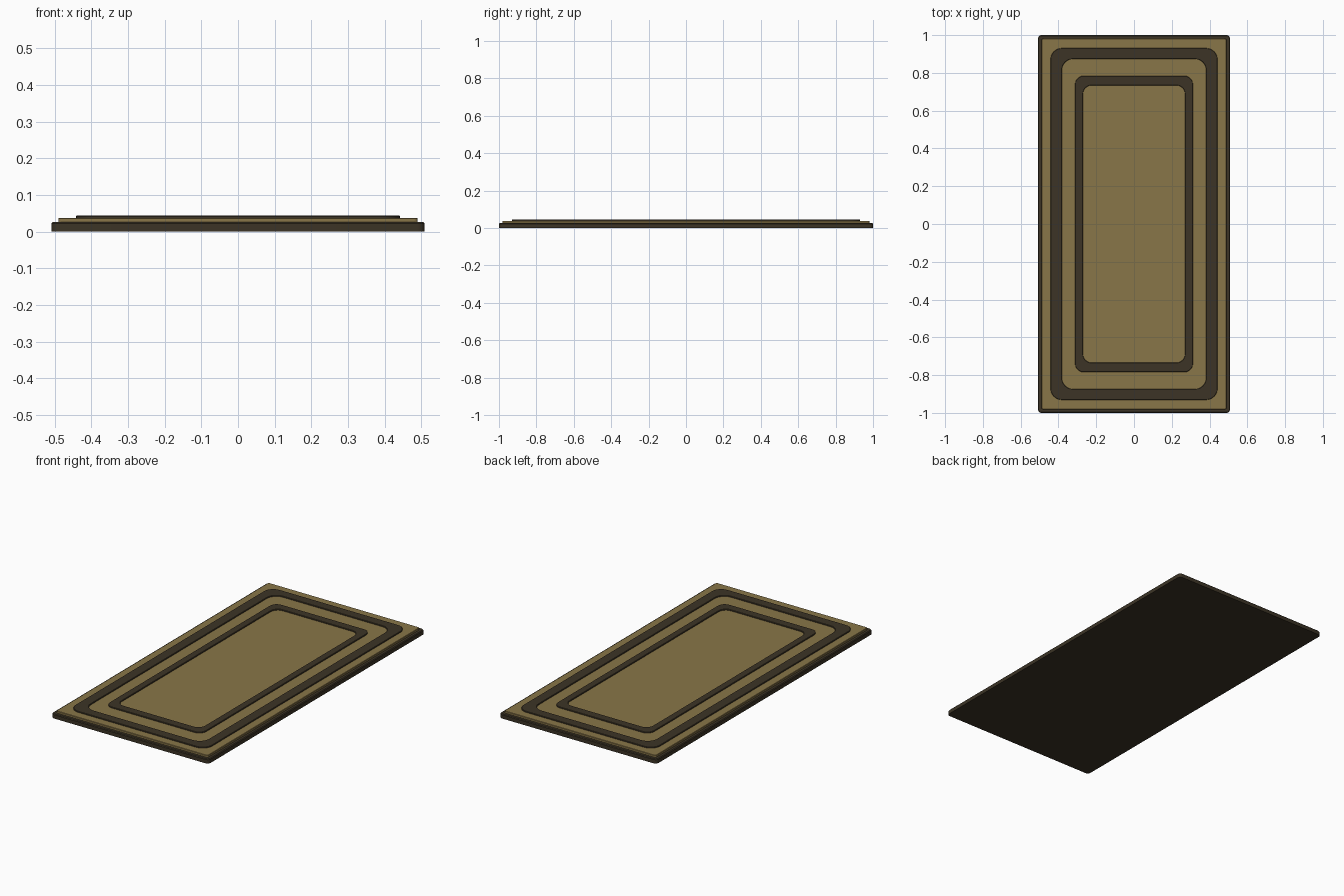
import bpy, bmesh, math

if "Cube" in bpy.data.objects:
    bpy.data.objects.remove(bpy.data.objects["Cube"])


def material(name, color):
    m = bpy.data.materials.new(name)
    m.diffuse_color = color
    m.use_nodes = True
    m.node_tree.nodes["Principled BSDF"].inputs["Base Color"].default_value = m.diffuse_color
    return m


DARK = material("dark_weave", (0.045, 0.034, 0.019, 1))
TAN = material("tan_weave", (0.25, 0.18, 0.065, 1))


def outline(hx, hy, r, steps=6):
    # rounded rectangle, counter-clockwise
    pts = []
    for i, (sx, sy) in enumerate([(1, 1), (-1, 1), (-1, -1), (1, -1)]):
        for k in range(steps + 1):
            a = math.pi / 2 * (i + k / steps)
            pts.append((sx * (hx - r) + r * math.cos(a), sy * (hy - r) + r * math.sin(a)))
    return pts


def loft(name, sections, mat, ring=False):
    # sections: (half_x, half_y, corner radius, z); a ring closes on itself, a slab gets caps
    bm = bmesh.new()
    loops = [[bm.verts.new((x, y, z)) for x, y in outline(hx, hy, r)] for hx, hy, r, z in sections]
    n = len(loops[0])
    pairs = list(zip(loops, loops[1:]))
    if ring:
        pairs.append((loops[-1], loops[0]))
    else:
        bm.faces.new(loops[0][::-1])
        bm.faces.new(loops[-1])
    for a, b in pairs:
        for i in range(n):
            j = (i + 1) % n
            bm.faces.new((a[i], a[j], b[j], b[i]))
    bmesh.ops.recalc_face_normals(bm, faces=bm.faces[:])
    me = bpy.data.meshes.new(name)
    bm.to_mesh(me)
    bm.free()
    me.materials.append(mat)
    ob = bpy.data.objects.new(name, me)
    bpy.context.collection.objects.link(ob)
    bpy.context.view_layer.objects.active = ob
    ob.select_set(True)
    bpy.ops.object.shade_smooth_by_angle(angle=math.radians(30))
    ob.select_set(False)


def slab(name, hx, hy, r, z0, z1, c, mat):
    loft(name, [(hx, hy, r, z0), (hx, hy, r, z1 - c), (hx - c, hy - c, r - c, z1)], mat)


def band(name, ox, oy, orad, ix, iy, irad, z0, z1, c, mat):
    loft(name, [(ox, oy, orad, z0), (ox, oy, orad, z1 - c), (ox - c, oy - c, orad - c, z1),
                (ix + c, iy + c, irad + c, z1), (ix, iy, irad, z1 - c), (ix, iy, irad, z0)], mat, True)


# backing with dark rim, and the tan field on it
slab("rug_backing", 0.509, 1.0, 0.02, 0.0, 0.026, 0.004, DARK)
slab("rug_field", 0.49, 0.981, 0.01, 0.02, 0.038, 0.002, TAN)

# raised border stripes
band("outer_stripe", 0.442, 0.931, 0.06, 0.382, 0.874, 0.06, 0.034, 0.044, 0.002, DARK)
band("inner_stripe", 0.312, 0.784, 0.045, 0.27, 0.734, 0.045, 0.034, 0.044, 0.002, DARK)
